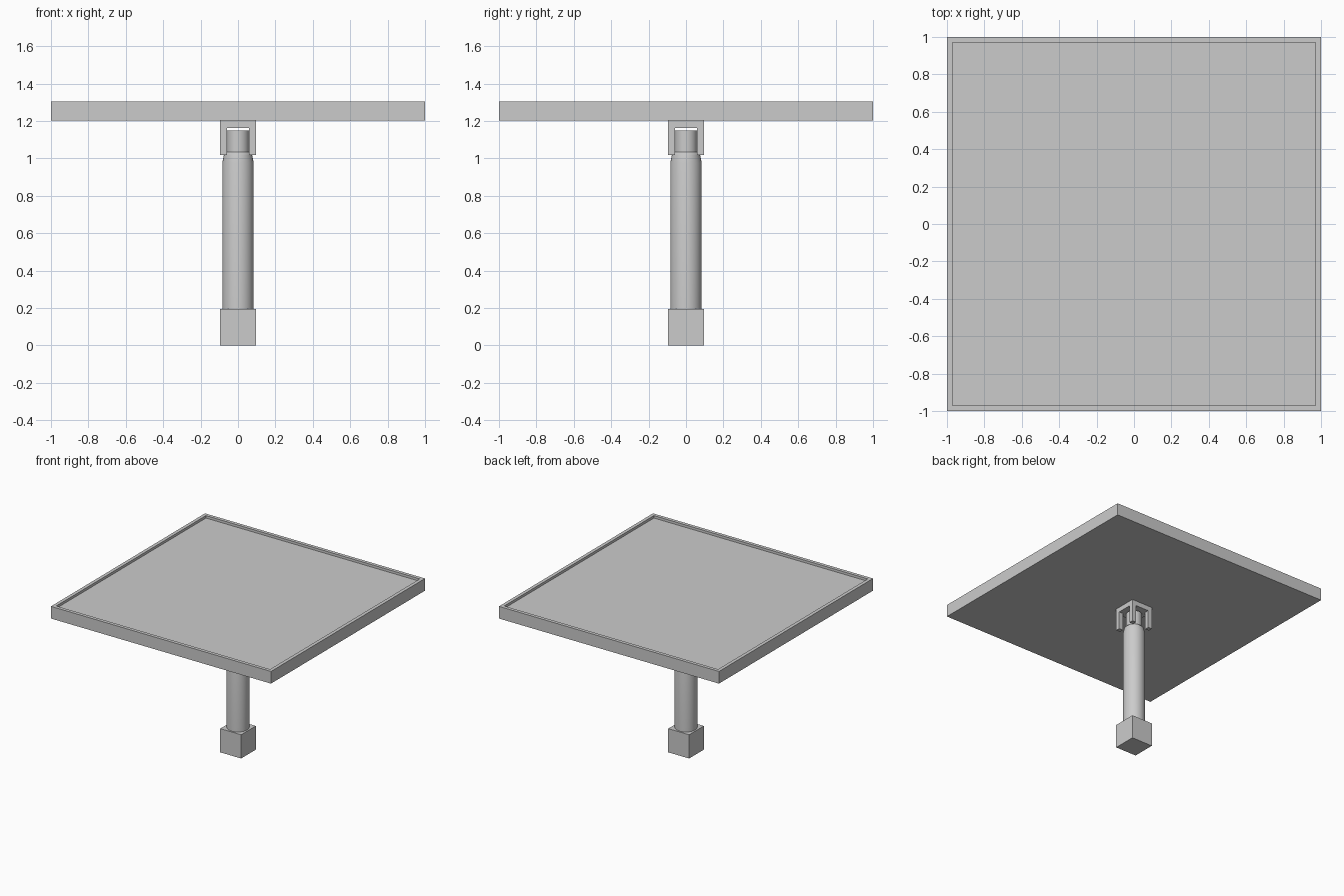
import bpy, bmesh, math
from mathutils import Vector

if "Cube" in bpy.data.objects:
    bpy.data.objects.remove(bpy.data.objects["Cube"])


def make_object(name, bm):
    bmesh.ops.recalc_face_normals(bm, faces=bm.faces[:])
    mesh = bpy.data.meshes.new(name)
    bm.to_mesh(mesh)
    bm.free()
    obj = bpy.data.objects.new(name, mesh)
    bpy.context.collection.objects.link(obj)
    return obj


def box_bmesh(half, z0, z1):
    bm = bmesh.new()
    bmesh.ops.create_cube(bm, size=1)
    for v in bm.verts:
        v.co = (v.co.x * 2 * half, v.co.y * 2 * half, z0 + (v.co.z + 0.5) * (z1 - z0))
    return bm


# Tabletop: slab with a shallow recess inside a thin rim
bm = box_bmesh(1.0, 1.203, 1.303)
bm.normal_update()
top = [f for f in bm.faces if f.normal.z > 0.9]
bmesh.ops.inset_region(bm, faces=top, thickness=0.04)
floor = bmesh.ops.extrude_discrete_faces(bm, faces=top)["faces"]
bmesh.ops.translate(bm, verts=floor[0].verts[:], vec=(0, 0, -0.02))
make_object("tabletop", bm)

# Square foot block
make_object("foot_block", box_bmesh(0.095, 0.0, 0.195))

# Bracket: square plate with four corner prongs hanging down
HALF, INNER = 0.095, 0.06
bm = bmesh.new()
bmesh.ops.create_grid(bm, x_segments=3, y_segments=3, size=HALF)
for v in bm.verts:
    for i in (0, 1):
        if abs(v.co[i]) < HALF * 0.9:
            v.co[i] = math.copysign(INNER, v.co[i])
    v.co.z = 1.163
under = bm.faces[:]
ext = bmesh.ops.extrude_face_region(bm, geom=under, use_keep_orig=True)["geom"]
bmesh.ops.translate(bm, verts=[g for g in ext if isinstance(g, bmesh.types.BMVert)],
                    vec=(0, 0, 0.04))
corners = []
for f in bm.faces:
    c = f.calc_center_median()
    flat = all(abs(v.co.z - 1.163) < 1e-4 for v in f.verts)
    if flat and INNER < abs(c.x) < HALF and INNER < abs(c.y) < HALF:
        corners.append(f)
prongs = bmesh.ops.extrude_discrete_faces(bm, faces=corners)["faces"]
for f in prongs:
    bmesh.ops.translate(bm, verts=f.verts[:], vec=(0, 0, -0.145))
make_object("prong_bracket", bm)

# Round column: lathe profile (radius, height) with a tapered shoulder and neck
profile = [(0, 0.195), (0.084, 0.195), (0.084, 0.975), (0.075, 1.02),
           (0.06, 1.035), (0.06, 1.15), (0, 1.15)]
bm = bmesh.new()
verts = [bm.verts.new(Vector((r, 0, z))) for r, z in profile]
edges = [bm.edges.new(pair) for pair in zip(verts, verts[1:])]
bmesh.ops.spin(bm, geom=verts + edges, cent=(0, 0, 0), axis=(0, 0, 1),
               angle=math.tau, steps=32)
bmesh.ops.remove_doubles(bm, verts=bm.verts[:], dist=1e-5)
column = make_object("column", bm)
bpy.context.view_layer.objects.active = column
column.select_set(True)
bpy.ops.object.shade_smooth_by_angle(angle=math.radians(30))
